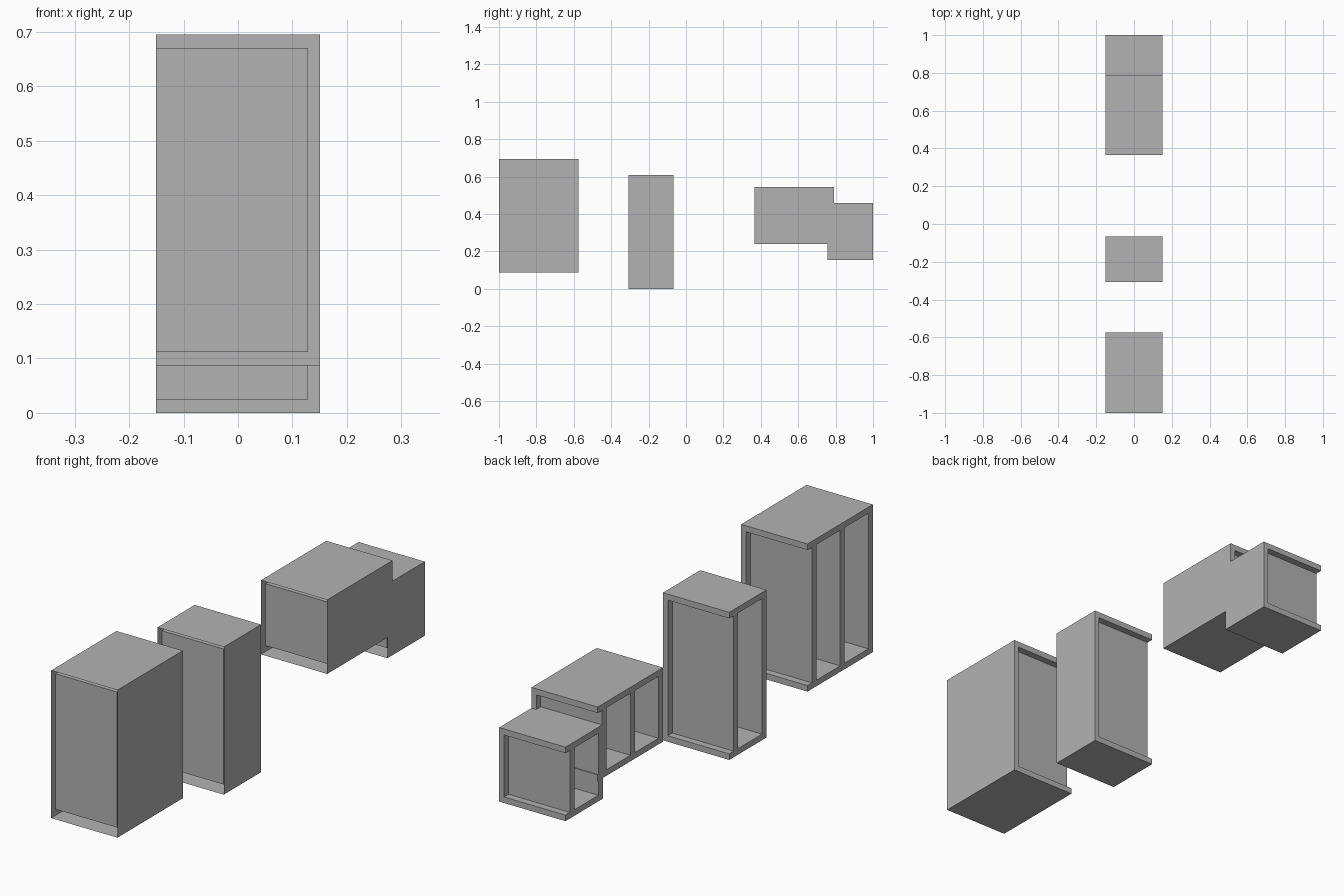
import bpy, bmesh

if "Cube" in bpy.data.objects:
    bpy.data.objects.remove(bpy.data.objects["Cube"])

grey = bpy.data.materials.new("plain_grey")
grey.diffuse_color = (0.45, 0.45, 0.45, 1)
grey.use_nodes = True
grey.node_tree.nodes["Principled BSDF"].inputs["Base Color"].default_value = grey.diffuse_color

X0, X1 = -0.151, 0.151      # open side, closed side
TX, TY, TZ = 0.022, 0.029, 0.025   # board thicknesses


def cabinet(name, y0, y1, z0, z1, bays):
    """Hollow carcass: open on the left, recessed back panel, bare front edge."""
    bay = (y1 - y0 - TY * (bays + 2)) / bays
    ys, full = [y0], []
    for _ in range(bays):                 # board, then bay
        ys += [ys[-1] + TY, ys[-1] + TY + bay]
        full += [True, False]
    ys += [ys[-1] + TY, y1]               # back panel, then rear recess
    full += [True, False]
    xs = [X0, X1 - TX, X1]
    zs = [z0, z0 + TZ, z1 - TZ, z1]
    axes = (xs, ys, zs)
    size = [len(a) - 1 for a in axes]

    def solid(c):
        if any(not 0 <= c[a] < size[a] for a in range(3)):
            return False
        return c[0] == 1 or c[2] != 1 or full[c[1]]

    bm = bmesh.new()
    verts = {}

    def vert(c):
        if c not in verts:
            verts[c] = bm.verts.new([axes[a][c[a]] for a in range(3)])
        return verts[c]

    # skin every boundary between board and air, leaving the front open
    for i in range(size[0]):
        for j in range(size[1]):
            for k in range(size[2]):
                cell = (i, j, k)
                if not solid(cell):
                    continue
                for a in range(3):
                    for d in (0, 1):
                        near = list(cell)
                        near[a] += 2 * d - 1
                        if solid(near) or (a == 1 and d == 0 and j == 0):
                            continue
                        b, c = (a + 1) % 3, (a + 2) % 3
                        loop = []
                        for u, v in ((0, 0), (1, 0), (1, 1), (0, 1)):
                            p = list(cell)
                            p[a] += d
                            p[b] += u
                            p[c] += v
                            loop.append(vert(tuple(p)))
                        bm.faces.new(loop if d else loop[::-1])
    me = bpy.data.meshes.new(name)
    bm.to_mesh(me)
    bm.free()
    me.materials.append(grey)
    ob = bpy.data.objects.new(name, me)
    bpy.context.collection.objects.link(ob)


# tall double cabinet, tall single cabinet, low double and low single
cabinet("tall_double_cabinet", -1.0, -0.575, 0.087, 0.695, 2)
cabinet("tall_single_cabinet", -0.308, -0.066, 0.0, 0.608, 1)
cabinet("low_double_cabinet", 0.365, 0.79, 0.24, 0.545, 2)
cabinet("low_single_cabinet", 0.757, 1.0, 0.155, 0.46, 1)
